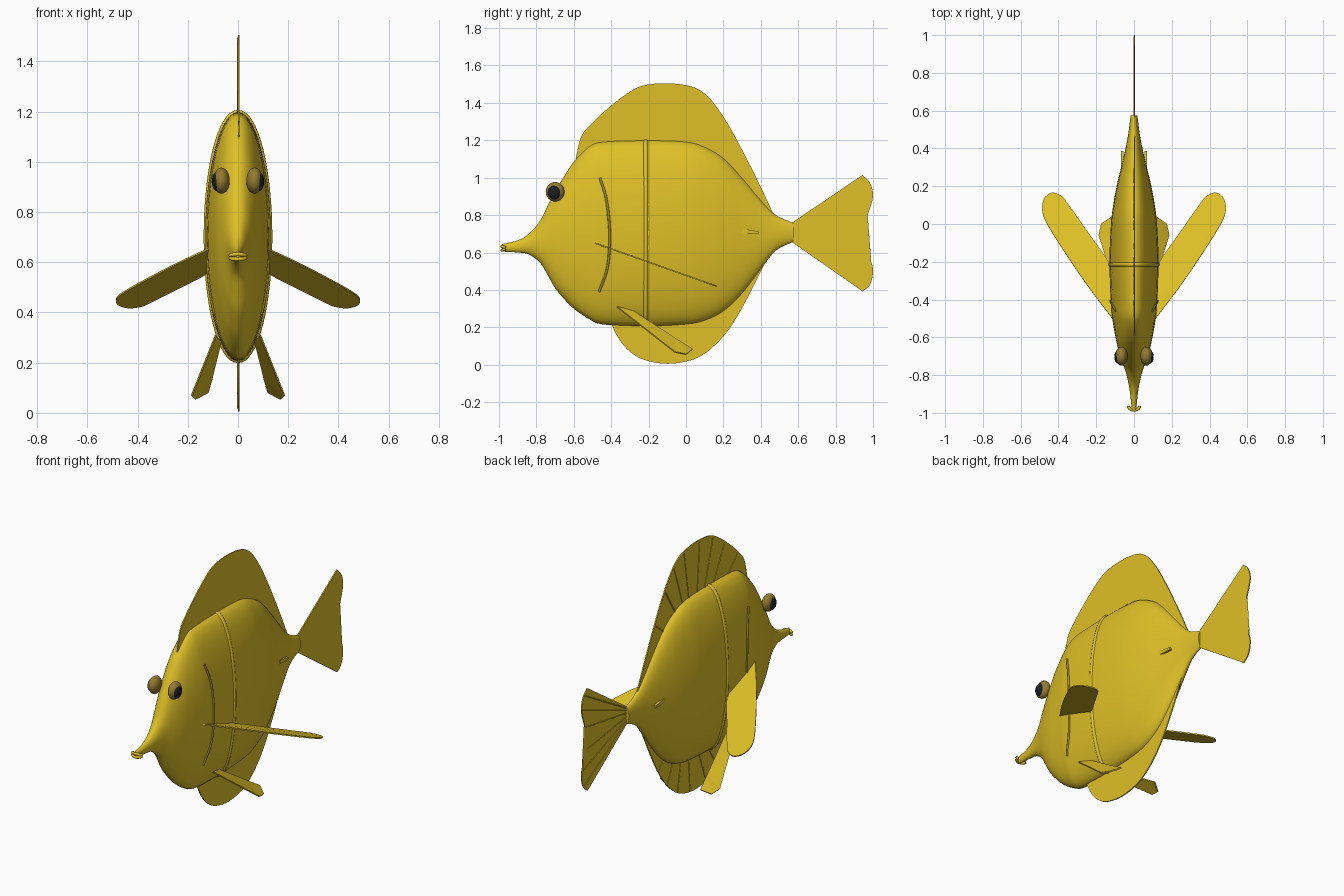
import bpy, bmesh, math
from mathutils import Vector

old = bpy.data.objects.get("Cube")
if old:
    bpy.data.objects.remove(old, do_unlink=True)


def material(name, rgb):
    m = bpy.data.materials.new(name)
    m.use_nodes = True
    m.diffuse_color = (*rgb, 1)
    m.node_tree.nodes["Principled BSDF"].inputs["Base Color"].default_value = (*rgb, 1)
    return m


YELLOW = material("bright yellow", (0.74, 0.53, 0.02))
OLIVE = material("olive yellow", (0.36, 0.26, 0.015))
GOLD = material("eye gold", (0.30, 0.20, 0.03))
BLACK = material("pupil black", (0.012, 0.013, 0.018))


def finish(name, bm, mat, smooth=True):
    bmesh.ops.recalc_face_normals(bm, faces=bm.faces)
    me = bpy.data.meshes.new(name)
    bm.to_mesh(me)
    bm.free()
    me.materials.append(mat)
    ob = bpy.data.objects.new(name, me)
    bpy.context.collection.objects.link(ob)
    if smooth:
        bpy.context.view_layer.objects.active = ob
        bpy.ops.object.select_all(action='DESELECT')
        ob.select_set(True)
        bpy.ops.object.shade_smooth_by_angle(angle=math.radians(40))
    return ob


def spline(points, steps=4):
    """Catmull-Rom resampling of an open list of tuples."""
    pts = [Vector(p) for p in points]
    ext = [2 * pts[0] - pts[1]] + pts + [2 * pts[-1] - pts[-2]]
    out = []
    for a, b, c, d in zip(ext, ext[1:], ext[2:], ext[3:]):
        for i in range(steps):
            t = i / steps
            out.append(0.5 * (2 * b + (c - a) * t + (2 * a - 5 * b + 4 * c - d) * t * t
                              + (3 * b - a - 3 * c + d) * t ** 3))
    return out + [pts[-1]]


def tube(name, points, radius, mat, closed=False):
    cu = bpy.data.curves.new(name, 'CURVE')
    cu.dimensions = '3D'
    cu.bevel_depth = radius
    cu.bevel_resolution = 2
    cu.use_fill_caps = True
    sp = cu.splines.new('POLY')
    sp.points.add(len(points) - 1)
    for p, co in zip(sp.points, points):
        p.co = (*co, 1)
    sp.use_cyclic_u = closed
    cu.materials.append(mat)
    ob = bpy.data.objects.new(name, cu)
    bpy.context.collection.objects.link(ob)
    return ob


def plate(name, points, thickness, mat=YELLOW, offset=0):
    bm = bmesh.new()
    bm.faces.new([bm.verts.new(p) for p in points])
    bmesh.ops.triangulate(bm, faces=bm.faces)
    ob = finish(name, bm, mat, False)
    mod = ob.modifiers.new("thickness", 'SOLIDIFY')
    mod.thickness = thickness
    mod.offset = offset
    return ob


def ellipsoid(name, centre, radii, mat):
    bm = bmesh.new()
    bmesh.ops.create_uvsphere(bm, u_segments=28, v_segments=18, radius=1)
    bmesh.ops.scale(bm, vec=radii, verts=bm.verts)
    bmesh.ops.translate(bm, vec=centre, verts=bm.verts)
    return finish(name, bm, mat)


# Body stations: y, bottom z, top z, half width
stations = spline([
    (-.985, .605, .645, .012), (-.90, .60, .665, .02), (-.84, .59, .70, .03),
    (-.78, .545, .77, .045), (-.74, .48, .85, .058), (-.70, .41, .925, .072),
    (-.65, .35, 1.01, .087), (-.60, .30, 1.085, .098), (-.52, .245, 1.165, .112),
    (-.44, .215, 1.193, .122), (-.2, .205, 1.20, .13), (0, .215, 1.193, .122),
    (.1, .235, 1.165, .11), (.2, .285, 1.105, .092), (.3, .38, 1.0, .068),
    (.4, .51, .88, .045), (.48, .61, .80, .03), (.575, .658, .758, .018)])


def station(y):
    for a, b in zip(stations, stations[1:]):
        if a[0] <= y <= b[0]:
            return a.lerp(b, (y - a[0]) / (b[0] - a[0]))
    return stations[-1]


def ring(y, count, grow=0.0):
    _, low, high, w = station(y)
    mid, h = (low + high) / 2, (high - low) / 2
    angles = [2 * math.pi * i / count for i in range(count)]
    return [(math.sin(a) * (w + grow), y, mid + math.cos(a) * (h + grow)) for a in angles]


def surface_x(y, z):
    _, low, high, w = station(y)
    k = (z - (low + high) / 2) / ((high - low) / 2)
    return w * math.sqrt(max(0, 1 - k * k))


# Body loft
bm = bmesh.new()
rings = [[bm.verts.new(p) for p in ring(s[0], 40)] for s in stations]
for a, b in zip(rings, rings[1:]):
    for i in range(40):
        j = (i + 1) % 40
        bm.faces.new((a[i], a[j], b[j], b[i]))
bm.faces.new(rings[0])
bm.faces.new(rings[-1])
finish("body", bm, YELLOW)

# Raised band around the flank
tube("body_band", ring(-.215, 64, -.006), .013, YELLOW, closed=True)

# Median fins: a curved outer edge with the base buried in the body
dorsal = spline([(-.59, 1.10), (-.56, 1.22), (-.5, 1.295), (-.4, 1.385), (-.3, 1.46),
                 (-.22, 1.495), (-.1, 1.505), (.02, 1.49), (.1, 1.45), (.17, 1.37),
                 (.24, 1.26), (.32, 1.11), (.4, .95), (.47, .80)])
anal = spline([(-.41, .24), (-.36, .14), (-.3, .07), (-.22, .025), (-.1, .005),
               (.02, .022), (.1, .06), (.18, .13), (.25, .22), (.33, .36), (.45, .60)])
tail = [Vector((.56, .755))] + spline([
    (.945, 1.015), (.985, .97), (1.0, .90), (.975, .81), (.942, .705),
    (.975, .59), (1.0, .51), (.985, .43), (.945, .392)]) + [Vector((.56, .66))]


def median_fin(name, edge, base, ray_ends, hub):
    plate(name, [(.003, p[0], p[1]) for p in list(edge) + base], .007)
    for n, i in enumerate(ray_ends):
        start = Vector(hub).lerp(edge[i], .1)
        end = Vector(hub).lerp(edge[i], .985)
        tube(f"{name}_ray_{n + 1}", [(0, *start), (0, *end)], .0035, YELLOW)


median_fin("dorsal_fin", dorsal, [(.3, .9), (.1, 1.1), (-.1, 1.15), (-.45, 1.13)],
           range(8, 44, 5), (-.08, .85))
median_fin("anal_fin", anal, [(.3, .5), (.1, .3), (-.1, .26), (-.3, .26)],
           range(8, 34, 5), (0, .55))
median_fin("tail_fin", tail, [], range(4, 33, 5), (.50, .71))

# Mouth: two small lips
for name, z, drop in (("upper_lip", .632, .006), ("lower_lip", .612, -.006)):
    arc = [(.03 * math.sin(t), -.965 - .02 * math.cos(t), z - drop * (1 - math.cos(t)))
           for t in (math.pi * (i / 10 - .5) for i in range(11))]
    tube(name, arc, .008, YELLOW)

# Paired parts on both flanks
for side, s in (("left", 1), ("right", -1)):
    # Eye with a dark bulging pupil
    ellipsoid(f"{side}_eye", (s * .066, -.70, .925), (.033, .05, .052), GOLD)
    ellipsoid(f"{side}_pupil", (s * .083, -.704, .922), (.021, .036, .039), BLACK)

    # Gill line following the flank
    gill = spline([(-.46, 1.0), (-.425, .88), (-.408, .70), (-.42, .52), (-.465, .39)], 6)
    tube(f"{side}_gill_line", [(s * surface_x(y, z), y, z) for y, z in gill], .007, OLIVE)

    # Pectoral fin: a tilted paddle whose height falls off towards the back
    def paddle(x, y):
        return (s * x, y, .655 - .354 * (y + .5))

    outline = spline([(.115, -.50), (.24, -.335), (.36, -.16), (.46, .00), (.486, .075),
                      (.475, .135), (.435, .165), (.385, .148), (.345, .10),
                      (.24, -.05), (.13, -.21), (.09, -.34)])
    plate(f"{side}_pectoral_fin", [paddle(*p) for p in outline], .007)
    for n, (x, y) in enumerate([(.45, .03), (.45, .12), (.41, .14), (.33, .06)]):
        tube(f"{side}_pectoral_ray_{n + 1}", [paddle(.12, -.47), paddle(x, y)], .0038, YELLOW)

    # Pelvic fin
    pelvic = [(.088, -.37, .31), (.185, -.06, .068), (.172, 0, .055),
              (.12, .035, .082), (.105, -.05, .135), (.068, -.28, .285)]
    plate(f"{side}_pelvic_fin", [(s * x, y, z) for x, y, z in pelvic], .008)

    # Tail spine: a tapered spike lying on the tail root
    bm = bmesh.new()
    bmesh.ops.create_cube(bm, size=1)
    for v in bm.verts:
        back = v.co.y > 0
        v.co = Vector((s * (.062 + v.co.x * .014), .345 + v.co.y * .085,
                       (.706 if back else .715) + v.co.z * (.014 if back else .024)))
    finish(f"{side}_tail_spine", bm, YELLOW, False)
